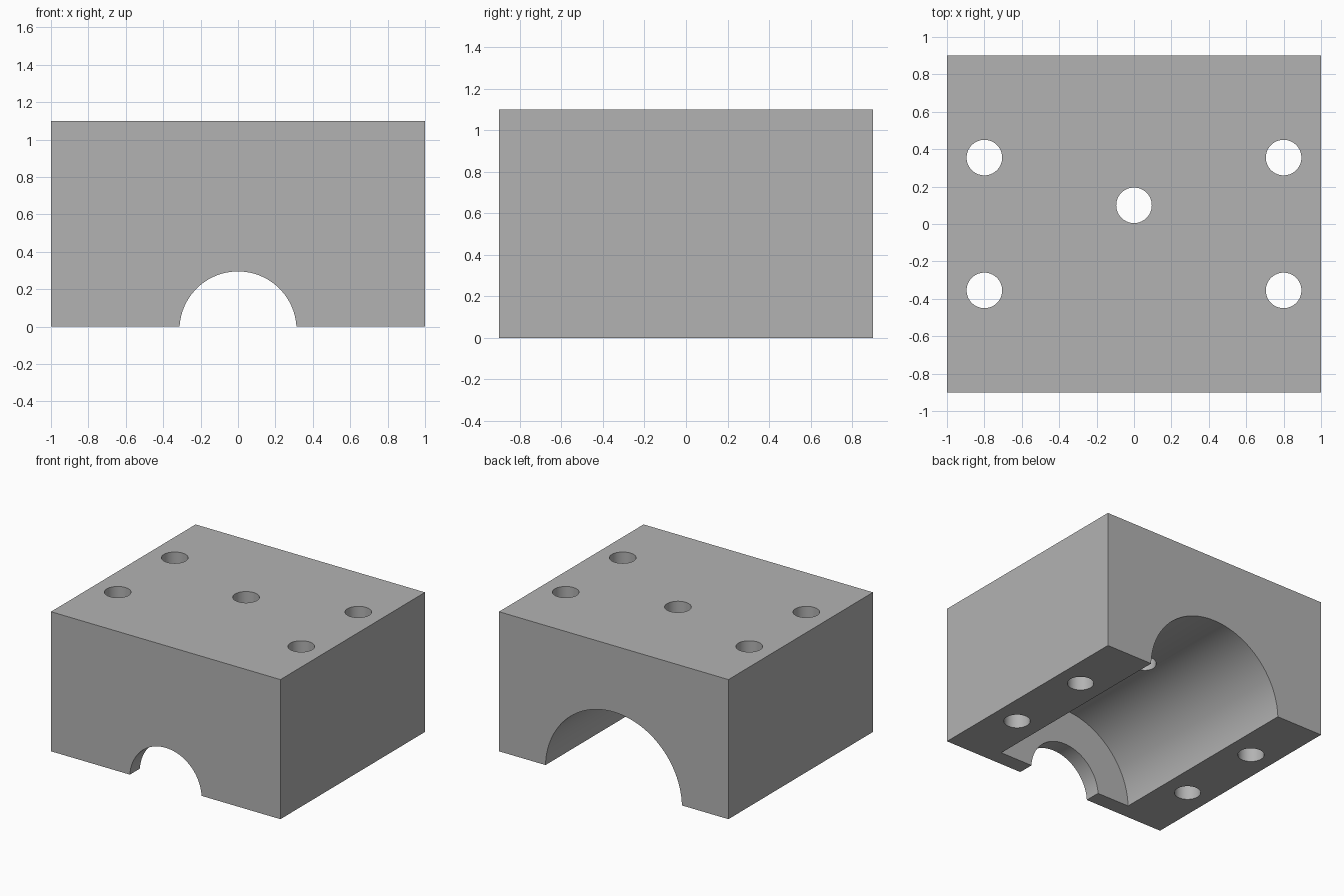
import bpy
import math

WIDTH, DEPTH, HEIGHT = 2.0, 1.8, 1.1
AXIS_Z = -0.018          # bore axis sits just below the base
FRONT_WALL = 0.125

if "Cube" in bpy.data.objects:
    bpy.data.objects.remove(bpy.data.objects["Cube"], do_unlink=True)

grey = bpy.data.materials.new("plain grey")
grey.use_nodes = True
colour = (0.45, 0.45, 0.45, 1)
grey.diffuse_color = colour
grey.node_tree.nodes["Principled BSDF"].inputs["Base Color"].default_value = colour

# Solid block
bpy.ops.mesh.primitive_cube_add(size=1, location=(0, 0, HEIGHT / 2))
block = bpy.context.object
block.name = "bearing_block"
block.scale = (WIDTH, DEPTH, HEIGHT)
bpy.ops.object.transform_apply(location=True, rotation=False, scale=True)
block.data.materials.append(grey)


def drill(name, radius, length, location, along_y=False, sides=64):
    """Cut a round hole through the block."""
    bpy.ops.mesh.primitive_cylinder_add(
        vertices=sides, radius=radius, depth=length, location=location,
        rotation=(math.pi / 2 if along_y else 0, 0, 0))
    cutter = bpy.context.object
    cutter.name = name
    cutter.hide_render = True
    cutter.data.materials.append(grey)
    cut = block.modifiers.new(name, "BOOLEAN")
    cut.operation = "DIFFERENCE"
    cut.solver = "EXACT"
    cut.object = cutter
    bpy.context.view_layer.objects.active = block
    bpy.ops.object.modifier_apply(modifier=name)
    bpy.data.objects.remove(cutter, do_unlink=True)


# Stepped half bore: wide from the back, narrow through the front wall
bore_start = -DEPTH / 2 + FRONT_WALL
bore_end = DEPTH / 2 + 0.1
drill("main_bore", 0.595, bore_end - bore_start,
      (0, (bore_start + bore_end) / 2, AXIS_Z), along_y=True, sides=128)
drill("shaft_bore", 0.313, DEPTH + 0.4, (0, 0, AXIS_Z), along_y=True, sides=96)

# Four bolt holes and the oil hole
for x in (-0.8, 0.8):
    for y in (-0.355, 0.355):
        drill("bolt_hole", 0.095, HEIGHT + 0.4, (x, y, HEIGHT / 2))
drill("oil_hole", 0.095, HEIGHT + 0.4, (0, 0.1, HEIGHT / 2))

# Smooth curved walls, sharp rims
bpy.ops.object.select_all(action="DESELECT")
block.select_set(True)
bpy.context.view_layer.objects.active = block
bpy.ops.object.shade_smooth_by_angle(angle=math.radians(30))
